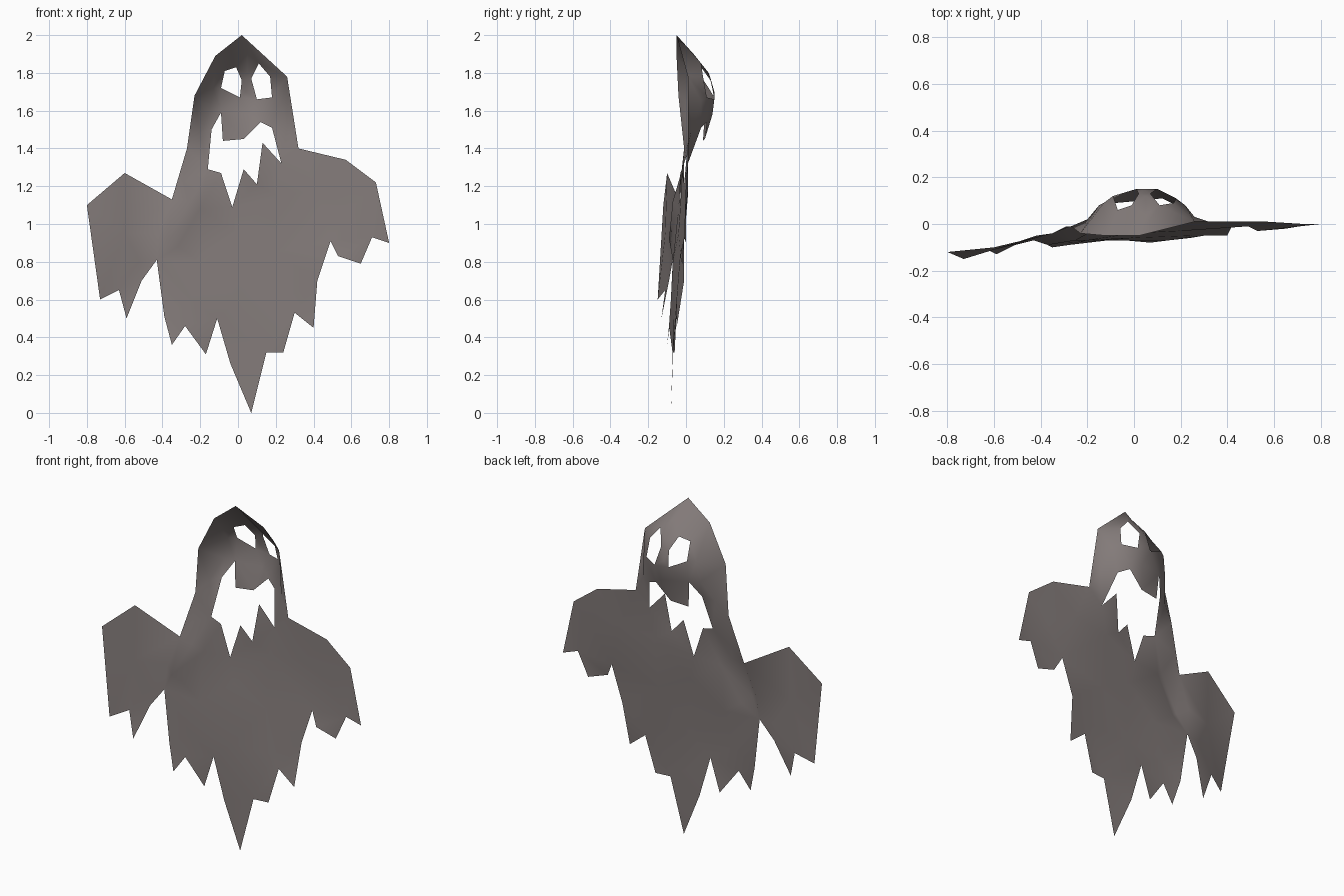
import bpy
import bmesh
from mathutils import Vector
from mathutils.geometry import delaunay_2d_cdt

default_cube = bpy.data.objects.get("Cube")
if default_cube:
    bpy.data.objects.remove(default_cube, do_unlink=True)

UNIT = 0.01  # points are (x, z, depth) in hundredths

# Hood and left sleeve edge, from the tip of the hood down
hood_and_left_sleeve = [
    (2, 200, -5), (26, 178, 1), (32, 140, 1), (57, 134, 1), (73, 122, 0),
    (80, 90, 0), (71, 93, -1), (65, 79, -2), (53, 83, -3), (49, 91, -1)]

# Torn lower hem
hem = [
    (42, 70, -1), (40, 45, -5), (30, 53, -5), (24, 32, -6), (15, 32, -7),
    (7, 0, -8), (-4, 26, -7), (-11, 50, -7), (-17, 31, -7), (-28, 46, -9),
    (-35, 36, -10), (-39, 51, -8), (-43, 81, -7)]

# Right sleeve and back up to the hood
right_sleeve_and_hood = [
    (-51, 70, -9), (-59, 50, -13), (-63, 65, -11), (-73, 60, -15),
    (-80, 110, -12), (-60, 127, -10), (-35, 113, -4), (-27, 140, -1),
    (-23, 168, -4), (-12, 189, -5)]

# Openings cut through the cloth
right_eye = [(-7, 181, 6), (-1, 183, 8), (2, 176, 13), (1, 167, 15), (-9, 172, 12)]
left_eye = [(11, 185, 8), (17, 178, 9), (18, 167, 11), (10, 166, 15), (7, 177, 13)]
mouth = [
    (-14, 150, 5), (-9, 159, 10), (-8, 144, 9), (3, 145, 10), (12, 154, 11),
    (18, 151, 8), (23, 132, 1), (13, 143, 1), (10, 121, -1), (3, 129, -2),
    (-3, 109, -3), (-9, 127, -3), (-16, 129, -2)]

# Inner points that shape the bulging face, the folds and the drape
face_bulge = [
    (5, 190, 4), (5, 180, 12), (4, 170, 15), (6, 158, 14), (-13, 172, 9),
    (-15, 160, 8), (22, 165, 8), (-20, 148, 2), (26, 150, 3)]
sleeve_fold = [
    (-29, 122, -1), (-42, 95, -5), (-52, 80, -9),
    (-25, 112, -7), (-37, 92, -9), (-20, 108, -4), (-32, 88, -6)]
drape = [
    (20, 115, 1), (42, 118, 1), (0, 95, -4), (20, 85, -3), (-20, 80, -7),
    (0, 60, -6), (25, 60, -5), (60, 108, 0), (-60, 95, -11), (-25, 60, -8)]


def inside(point, loop):
    """Even-odd test of a flat point against a closed loop."""
    hit = False
    for a, b in zip(loop, loop[1:] + loop[:1]):
        if (a[1] > point.y) != (b[1] > point.y):
            crossing = a[0] + (point.y - a[1]) * (b[0] - a[0]) / (b[1] - a[1])
            if point.x < crossing:
                hit = not hit
    return hit


def make_material(name, color):
    material = bpy.data.materials.new(name)
    material.use_nodes = True
    material.diffuse_color = color
    shader = material.node_tree.nodes["Principled BSDF"]
    shader.inputs["Base Color"].default_value = color
    shader.inputs["Roughness"].default_value = 0.9
    return material


def make_sheet(name, outline, holes, shaping, material):
    """Triangulate the outline with its holes and push each point to its depth."""
    points, edges = [], []
    for loop in [outline] + holes:
        start, count = len(points), len(loop)
        points += loop
        edges += [(start + i, start + (i + 1) % count) for i in range(count)]
    points += shaping
    flat = [Vector((x, z)) for x, z, depth in points]
    verts, _, faces, origins, _, _ = delaunay_2d_cdt(flat, edges, [], 0, 0.001)

    bm = bmesh.new()
    for vert, origin in zip(verts, origins):
        depth = points[origin[0]][2]
        bm.verts.new(Vector((vert.x, depth, vert.y)) * UNIT)
    bm.verts.ensure_lookup_table()
    for face in faces:
        centre = sum((verts[i] for i in face), Vector((0, 0))) / len(face)
        if inside(centre, outline) and not any(inside(centre, h) for h in holes):
            bm.faces.new([bm.verts[i] for i in face]).smooth = True

    # Turn every face towards the front
    bm.normal_update()
    for face in bm.faces:
        if face.normal.y > 0:
            face.normal_flip()
    mesh = bpy.data.meshes.new(name)
    bm.to_mesh(mesh)
    bm.free()
    mesh.materials.append(material)
    sheet = bpy.data.objects.new(name, mesh)
    bpy.context.collection.objects.link(sheet)


cloth = make_material("grey_brown_cloth", (0.23, 0.20, 0.195, 1))
make_sheet("ghost_sheet",
           hood_and_left_sleeve + hem + right_sleeve_and_hood,
           [right_eye, left_eye, mouth],
           face_bulge + sleeve_fold + drape, cloth)
